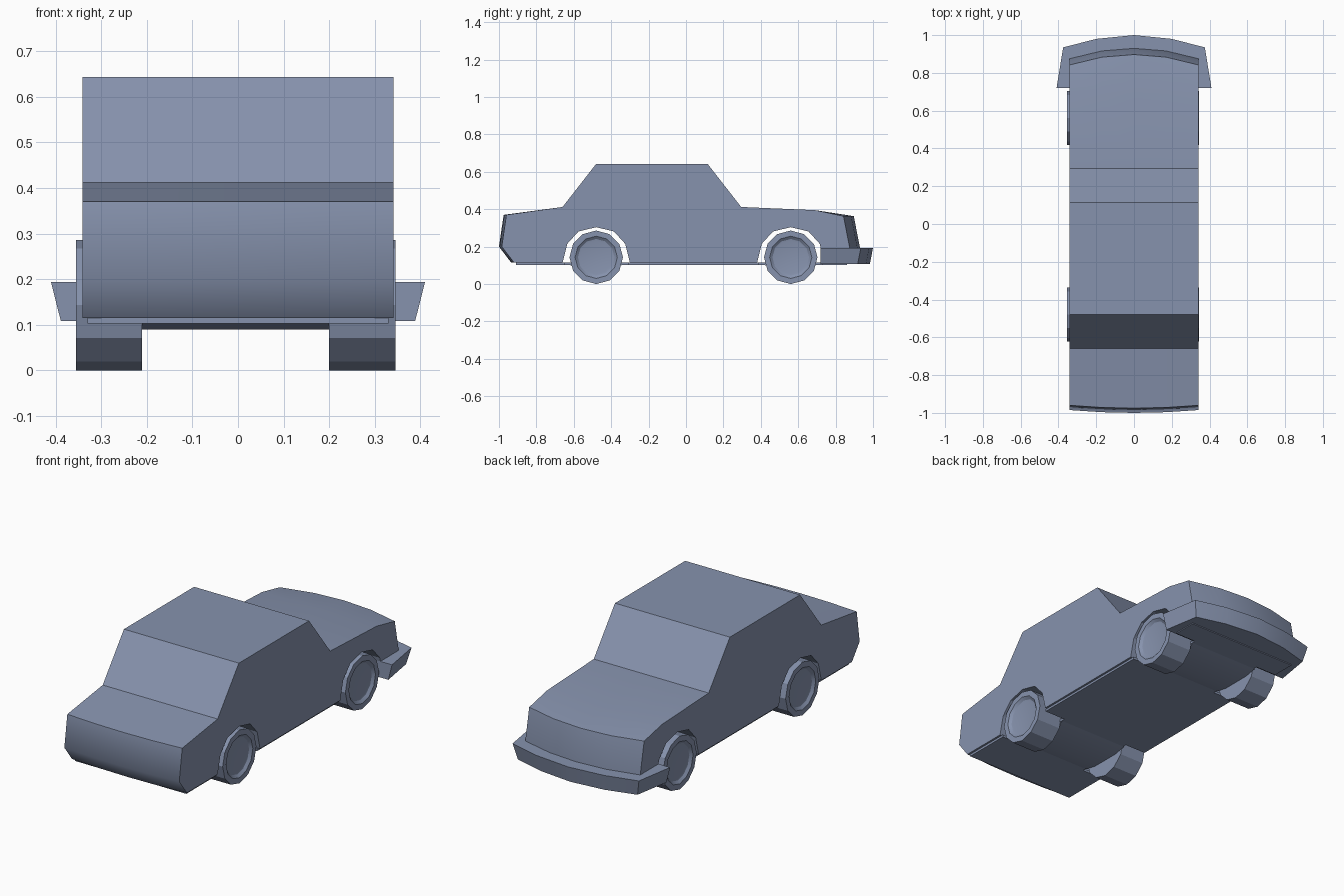
import bpy, bmesh, math

if "Cube" in bpy.data.objects:
    bpy.data.objects.remove(bpy.data.objects["Cube"])

# Blue-grey paint shared by every part
paint = bpy.data.materials.new("blue_grey_paint")
paint.diffuse_color = (0.24, 0.29, 0.42, 1)
paint.use_nodes = True
paint.node_tree.nodes["Principled BSDF"].inputs["Base Color"].default_value = paint.diffuse_color


def finish(bm, name, angle=25):
    bmesh.ops.recalc_face_normals(bm, faces=bm.faces)
    mesh = bpy.data.meshes.new(name)
    bm.to_mesh(mesh)
    bm.free()
    mesh.materials.append(paint)
    obj = bpy.data.objects.new(name, mesh)
    bpy.context.collection.objects.link(obj)
    bpy.ops.object.select_all(action='DESELECT')
    obj.select_set(True)
    bpy.context.view_layer.objects.active = obj
    bpy.ops.object.shade_smooth_by_angle(angle=math.radians(angle))
    return obj


def loft(name, rings):
    """Join equal-length closed rings of points and cap both ends."""
    bm = bmesh.new()
    vs = [[bm.verts.new(p) for p in ring] for ring in rings]
    n = len(rings[0])
    for a, b in zip(vs, vs[1:]):
        for i in range(n):
            j = (i + 1) % n
            bm.faces.new((a[i], a[j], b[j], b[i]))
    bm.faces.new(vs[0])
    bm.faces.new(vs[-1])
    return finish(bm, name)


WHEEL_Y = (-0.48, 0.56)
ARCH = [(-0.18, 0.115), (-0.155, 0.215), (-0.095, 0.281), (0, 0.304),
        (0.095, 0.281), (0.155, 0.215), (0.18, 0.115)]

# Body: side profile with wheel arches, swept across with bowed ends
profile = [(-0.935, 0.115)]
for wy in WHEEL_Y:
    profile += [(wy + y, z) for y, z in ARCH]
profile += [(0.925, 0.115), (0.93, 0.195), (0.897, 0.363), (0.69, 0.395),
            (0.295, 0.412), (0.115, 0.643), (-0.48, 0.643), (-0.66, 0.412),
            (-0.975, 0.37), (-1.0, 0.2)]


def bowed(y, x):
    t = (x / 0.341) ** 2
    if y > 0.85:
        return y - 0.055 * t
    return y + 0.015 * t if y < -0.9 else y


body = loft("car_body", [[(x, bowed(y, x), z) for y, z in profile]
                         for x in (-0.341, -0.17, 0, 0.17, 0.341)])

# Keep the crosswise bend low on the -y end smooth
mesh = body.data
for e in mesh.edges:
    a, b = (mesh.vertices[i].co for i in e.vertices)
    if max(a.y, b.y) < -0.97 and abs(a.z - 0.2) + abs(b.z - 0.2) < 0.01:
        e.use_edge_sharp = False

# Wrap-around bumper, narrower at the bottom
half = [(0.41, 0.72), (0.375, 0.935), (0.2, 0.98)]
outline = half + [(0, 1.0)] + [(-x, y) for x, y in reversed(half)]
loft("bumper", [
    [(x * 0.947, y if y < 0.8 else y - 0.017, 0.108) for x, y in outline],
    [(x, y, 0.194) for x, y in outline]])

# Floor pan notched around the wheels
edge = [(0.33, -0.91)]
for wy in WHEEL_Y:
    edge += [(0.33, wy - 0.17), (0.205, wy - 0.17),
             (0.205, wy + 0.17), (0.33, wy + 0.17)]
edge += [(0.33, 0.86)]
pan = edge + [(-x, y) for x, y in reversed(edge)]
loft("floor_pan", [[(x, y, z) for x, y in pan] for z in (0.103, 0.116)])

# Shallow crossmembers under the floor between the wheels
for wy, end in zip(WHEEL_Y, ("front", "rear")):
    section = [(-0.15, 0.112), (-0.15, 0.103), (-0.08, 0.09),
               (0.08, 0.09), (0.15, 0.103), (0.15, 0.112)]
    loft(f"{end}_crossmember", [[(x, wy + y, z) for y, z in section]
                                for x in (-0.21, 0.2)])

# Wheels: twelve-sided blocks with recessed rims
STEPS = [(0.205, 0.143), (0.35, 0.143), (0.35, 0.113),
         (0.338, 0.098), (0.336, 0.088)]
for wy, end in zip(WHEEL_Y, ("front", "rear")):
    for side, label in ((1, "right"), (-1, "left")):
        loft(f"{end}_{label}_wheel", [
            [(side * x - 0.005, wy + r * math.sin(math.tau * k / 12),
              0.143 + r * math.cos(math.tau * k / 12)) for k in range(12)]
            for x, r in STEPS])
